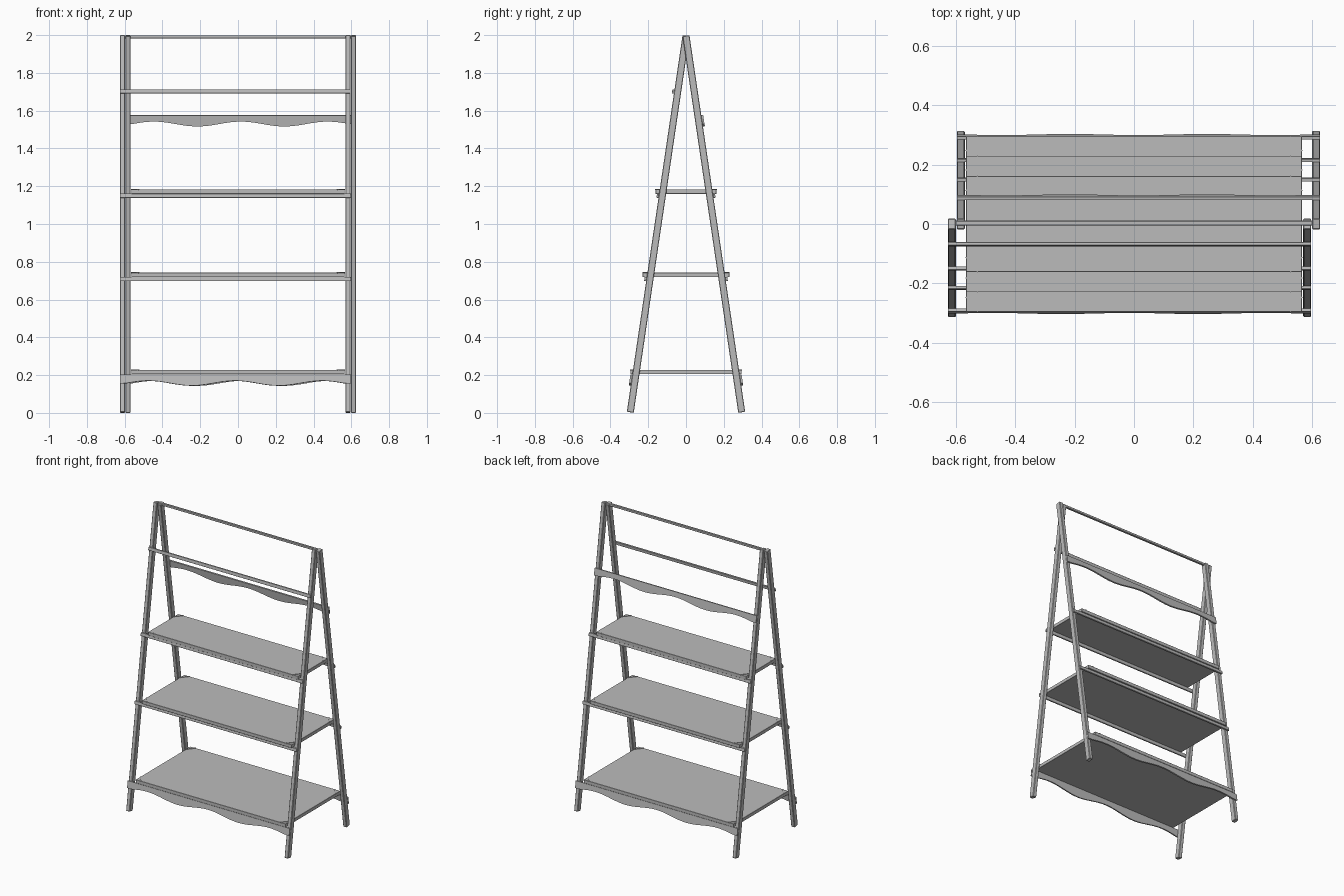
import bpy, bmesh, math
from mathutils import Matrix, Vector

default = bpy.data.objects.get("Cube")
if default:
    bpy.data.objects.remove(default)

grey = bpy.data.materials.new("soft_grey")
grey.use_nodes = True
colour = (0.5, 0.5, 0.5, 1)
grey.diffuse_color = colour
grey.node_tree.nodes["Principled BSDF"].inputs["Base Color"].default_value = colour

SPREAD, TOP, BOTTOM = 0.295, 1.997, 0.003
LEAN = math.atan2(SPREAD, TOP - BOTTOM)
LEG_DEPTH, LEG_WIDTH = 0.037, 0.027
SHIFT, RAIL_LENGTH = 0.015, 1.222      # the two ladders sit side by side in x


def finish(name, bm, matrix):
    mesh = bpy.data.meshes.new(name)
    bmesh.ops.recalc_face_normals(bm, faces=bm.faces)
    bm.to_mesh(mesh)
    bm.free()
    mesh.materials.append(grey)
    obj = bpy.data.objects.new(name, mesh)
    obj.matrix_world = matrix
    bpy.context.collection.objects.link(obj)
    return obj


def box(name, size, matrix, bevel=0.0):
    bm = bmesh.new()
    bmesh.ops.create_cube(bm, size=1)
    bmesh.ops.scale(bm, vec=size, verts=bm.verts)
    obj = finish(name, bm, matrix)
    if bevel:
        mod = obj.modifiers.new("soft_edges", "BEVEL")
        mod.width = bevel
        mod.segments = 1
    return obj


def on_ladder(side, x, z, out=0.0):
    """Frame on a leaning ladder; side is -1 at the front and 1 at the back."""
    y = side * SPREAD * (TOP - z) / (TOP - BOTTOM)
    turn = Matrix.Rotation(side * LEAN, 4, "X")
    return Matrix.Translation((x, y, z)) @ turn @ Matrix.Translation((0, side * out, 0))


def rail(name, side, z, height=0.022, depth=0.011):
    box(name, (RAIL_LENGTH, depth, height),
        on_ladder(side, side * SHIFT, z, (LEG_DEPTH + depth) / 2), 0.001)


def apron(name, side, top, depth=0.01):
    """Board with a scalloped lower edge, fixed outside the legs."""
    bm = bmesh.new()
    half, steps = RAIL_LENGTH / 2, 64
    front = []
    for i in range(steps + 1):
        x = -half + RAIL_LENGTH * i / steps
        wave = math.cos(2 * math.pi * min(abs(x), 0.58) / 0.46)
        front.append(bm.verts.new((x, -depth / 2, -0.047 + 0.013 * wave)))
    front += [bm.verts.new((x, -depth / 2, 0)) for x in (half, -half)]
    face = bm.faces.new(front)
    result = bmesh.ops.extrude_face_region(bm, geom=[face])
    moved = [v for v in result["geom"] if isinstance(v, bmesh.types.BMVert)]
    bmesh.ops.translate(bm, vec=(0, depth, 0), verts=moved)
    finish(name, bm, on_ladder(side, side * SHIFT, top, (LEG_DEPTH + depth) / 2))


def shelf(name, top, half_depth):
    half, thick = 0.565, 0.023
    box(name + "_panel", (2 * half, 2 * half_depth, thick),
        Matrix.Translation((0, 0, top - thick / 2)), 0.001)
    # slim diagonal strips across the corners
    for sx in (-1, 1):
        for sy in (-1, 1):
            a = Vector((sx * half, sy * (half_depth - 0.05), top))
            b = Vector((sx * (half - 0.04), sy * half_depth, top))
            d = b - a
            frame = Matrix.Translation((a + b) / 2) @ Matrix.Rotation(math.atan2(d.y, d.x), 4, "Z")
            box(name + "_corner_strip", (d.length, 0.006, 0.006), frame)


# legs and rails of both ladders
for side, word in ((-1, "front"), (1, "back")):
    for end in (-1, 1):
        x = end * 0.5975 + side * SHIFT
        box(word + "_leg", (LEG_WIDTH, LEG_DEPTH, (TOP - BOTTOM) / math.cos(LEAN)),
            on_ladder(side, x, (TOP + BOTTOM) / 2), 0.003)
    for z in (0.705, 1.146):
        rail(word + "_shelf_rail", side, z)
    apron(word + "_lower_apron", side, 0.2)

rail("front_upper_rail", -1, 1.698)
apron("back_upper_apron", 1, 1.573)
box("top_bar", (1.2, 0.016, 0.016), Matrix.Translation((0, 0.003, 1.991)), 0.002)

# shelves
for name, top, half_depth in (("lower_shelf", 0.228, 0.295),
                              ("middle_shelf", 0.742, 0.229),
                              ("upper_shelf", 1.183, 0.161)):
    shelf(name, top, half_depth)
